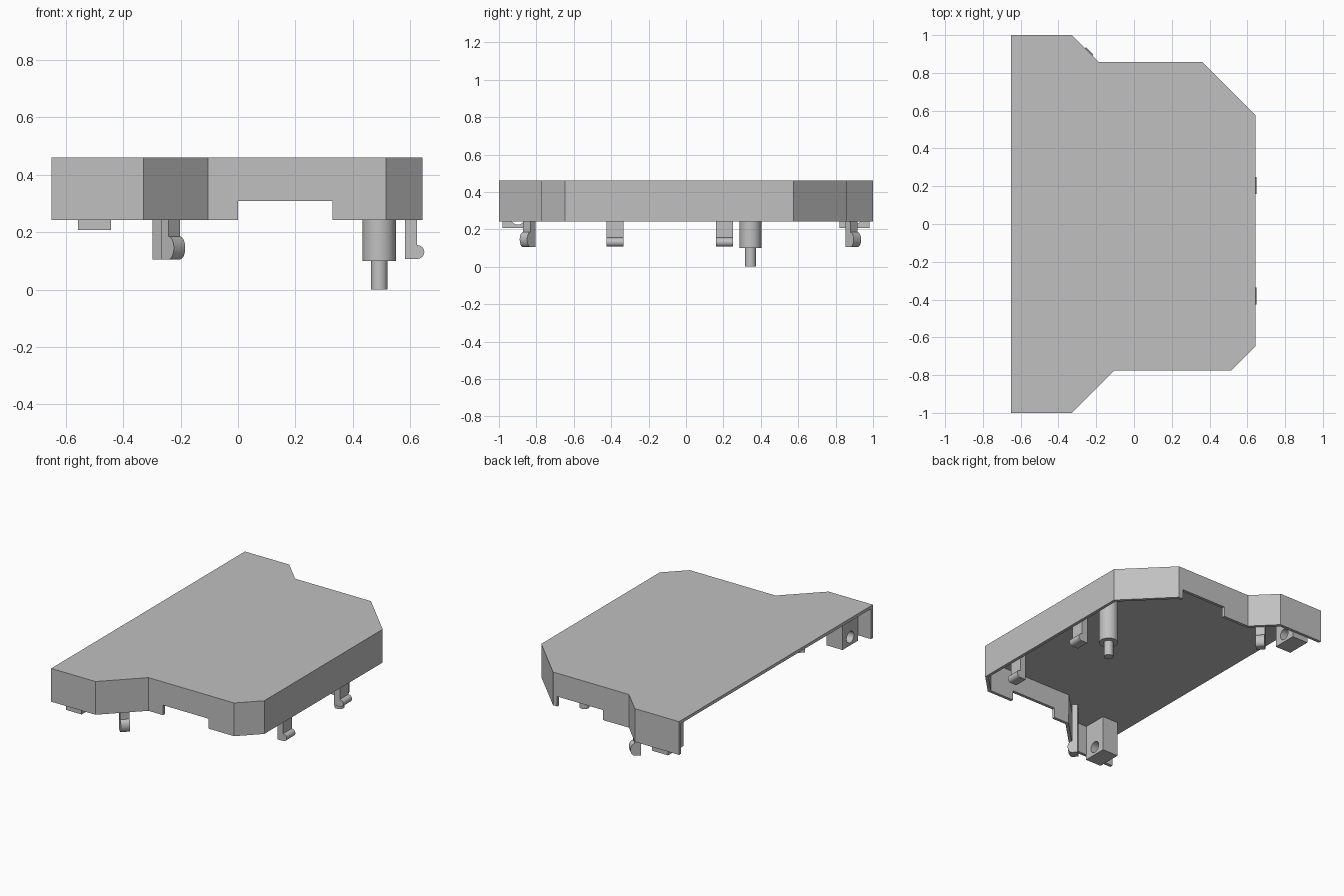
import bpy, bmesh
from math import sin, cos, pi, radians
from mathutils import Matrix

if "Cube" in bpy.data.objects:
    bpy.data.objects.remove(bpy.data.objects["Cube"])

grey = bpy.data.materials.new("plain grey")
grey.use_nodes = True
colour = (0.53, 0.53, 0.53, 1)
grey.diffuse_color = colour
grey.node_tree.nodes["Principled BSDF"].inputs["Base Color"].default_value = colour

TOP, RIM, WALL = 0.46, 0.243, 0.02
CEILING = TOP - WALL / 2


def finish(bm, name):
    bmesh.ops.recalc_face_normals(bm, faces=bm.faces)
    mesh = bpy.data.meshes.new(name)
    bm.to_mesh(mesh)
    bm.free()
    mesh.materials.append(grey)
    ob = bpy.data.objects.new(name, mesh)
    bpy.context.collection.objects.link(ob)
    return ob


def select(ob):
    bpy.ops.object.select_all(action='DESELECT')
    ob.select_set(True)
    bpy.context.view_layer.objects.active = ob


def smooth(ob):
    select(ob)
    bpy.ops.object.shade_smooth_by_angle(angle=radians(35))


def box(name, lo, hi):
    bm = bmesh.new()
    bmesh.ops.create_cube(bm, size=1)
    for v in bm.verts:
        v.co = [a + (c + 0.5) * (b - a) for a, b, c in zip(lo, hi, v.co)]
    return finish(bm, name)


def cylinder(name, centre, radius, length, turn=Matrix()):
    bm = bmesh.new()
    bmesh.ops.create_cone(bm, cap_ends=True, segments=32, radius1=radius,
                          radius2=radius, depth=length,
                          matrix=Matrix.Translation(centre) @ turn)
    return finish(bm, name)


def cut(ob, cutter):
    mod = ob.modifiers.new("cut", 'BOOLEAN')
    mod.operation, mod.solver, mod.object = 'DIFFERENCE', 'EXACT', cutter
    select(ob)
    bpy.ops.object.modifier_apply(modifier=mod.name)
    bpy.data.objects.remove(cutter)


def hook(name, place, angle, width, depth, bulge, low, high):
    """Hanging clip: a flat stem with a rounded lip along its outer face."""
    mid, half = (low + high) / 2, (high - low) / 2
    profile = [(-depth, CEILING), (-depth, low)]
    for i in range(13):
        a = -pi / 2 + pi * i / 12
        profile.append((bulge * cos(a), mid + half * sin(a)))
    profile.append((0, CEILING))
    bm = bmesh.new()
    face = bm.faces.new([bm.verts.new((x, -width / 2, z)) for x, z in profile])
    new = bmesh.ops.extrude_face_region(bm, geom=[face])["geom"]
    bmesh.ops.translate(bm, vec=(0, width, 0),
                        verts=[g for g in new if isinstance(g, bmesh.types.BMVert)])
    bm.transform(Matrix.Translation((*place, 0)) @ Matrix.Rotation(radians(angle), 4, 'Z'))
    smooth(finish(bm, name))


# Cover shell: top and skirt walls, open along the -x edge
outline = [(-0.65, -1), (-0.33, -1), (-0.105, -0.775), (0.515, -0.775), (0.643, -0.647),
           (0.643, 0.575), (0.36, 0.858), (-0.188, 0.858), (-0.33, 1), (-0.65, 1)]
bm = bmesh.new()
upper = [bm.verts.new((x, y, TOP)) for x, y in outline]
lower = [bm.verts.new((x, y, RIM)) for x, y in outline]
bm.faces.new(upper)
for i in range(len(outline) - 1):
    bm.faces.new((lower[i], lower[i + 1], upper[i + 1], upper[i]))
shell = finish(bm, "cover_shell")
# Orient outward so the thickness goes inside
if max(shell.data.polygons, key=lambda p: p.area).normal.z < 0:
    shell.data.flip_normals()
solid = shell.modifiers.new("thickness", 'SOLIDIFY')
solid.thickness, solid.offset, solid.use_even_offset = WALL, -1, True
select(shell)
bpy.ops.object.modifier_apply(modifier=solid.name)

# Cable notches through the front and back walls
cut(shell, box("notch_cutter", (0, -0.95, 0.1), (0.33, 0.95, 0.308)))

# Drilled mounting blocks at the two open corners
for side, name in ((-1, "front"), (1, "back")):
    y0, y1 = sorted((side * 0.82, side * 0.982))
    block = box(name + "_mounting_block", (-0.557, y0, 0.208), (-0.442, y1, CEILING))
    cut(block, cylinder("hole_cutter", (-0.5, side * 0.9, 0.262), 0.037, 0.4,
                        Matrix.Rotation(pi / 2, 4, 'Y')))
    smooth(block)

# Stepped locating post
for name, radius, z0, z1 in (("post_sleeve", 0.058, 0.1, CEILING), ("post_pin", 0.029, 0, 0.12)):
    smooth(cylinder(name, (0.492, 0.345, (z0 + z1) / 2), radius, z1 - z0))

# Snap hooks on the long side wall
for name, y in (("front_side_hook", -0.38), ("back_side_hook", 0.205)):
    hook(name, (0.624, y), 0, 0.09, 0.042, 0.025, 0.107, 0.155)

# Snap hooks on the slanted walls
hook("front_corner_hook", (-0.222, -0.851), -45, 0.056, 0.036, 0.026, 0.105, 0.185)
hook("back_corner_hook", (-0.253, 0.898), 45, 0.056, 0.036, 0.026, 0.105, 0.185)
